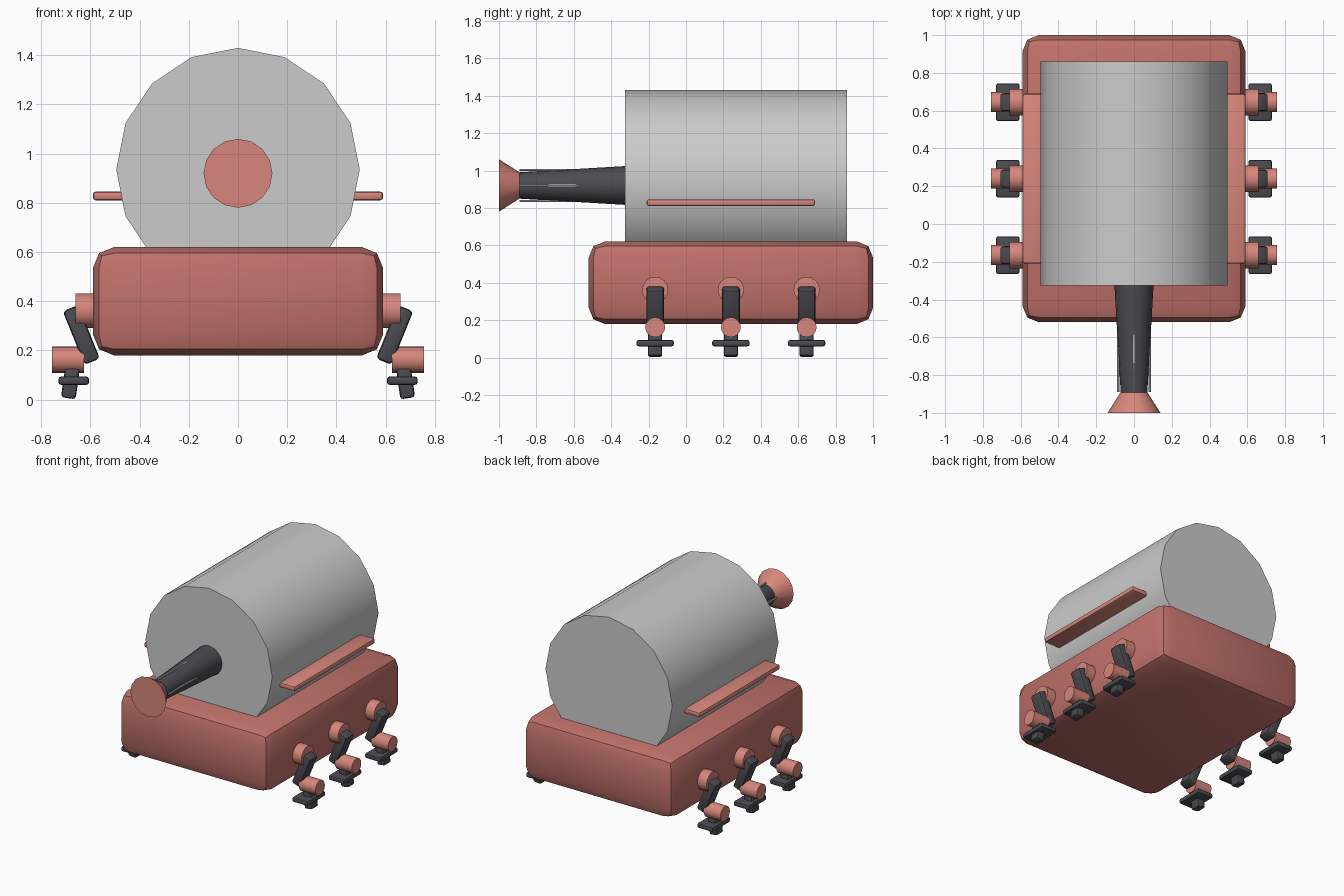
import bpy
from math import radians, pi, sin, cos

if "Cube" in bpy.data.objects:
    bpy.data.objects.remove(bpy.data.objects["Cube"])


def material(name, rgb):
    m = bpy.data.materials.new(name)
    m.diffuse_color = (*rgb, 1)
    m.use_nodes = True
    m.node_tree.nodes["Principled BSDF"].inputs["Base Color"].default_value = m.diffuse_color
    return m


RED = material("body red", (0.53, 0.165, 0.145))
PINK = material("light red", (0.68, 0.24, 0.20))
DARK = material("dark grey", (0.07, 0.07, 0.08))
PALE = material("pale grey", (0.65, 0.70, 0.74))


def finish(name, mat):
    ob = bpy.context.object
    ob.name = name
    if mat:
        ob.data.materials.append(mat)
    bpy.ops.object.shade_smooth_by_angle(angle=radians(30))
    return ob


def box(name, loc, size, bevel, mat, tilt=0):
    bpy.ops.mesh.primitive_cube_add(size=1, location=loc)
    ob = bpy.context.object
    ob.scale = size
    bpy.ops.object.transform_apply(location=False, rotation=False, scale=True)
    mod = ob.modifiers.new("Bevel", 'BEVEL')
    mod.width, mod.segments = bevel, 2
    bpy.ops.object.modifier_apply(modifier=mod.name)
    ob.rotation_euler = (0, tilt, 0)
    return finish(name, mat)


def tube_y(name, y0, y1, r0, r1, z, mat, x=0, sides=16):
    # radius r0 at y0 (front), r1 at y1 (back)
    bpy.ops.mesh.primitive_cone_add(vertices=sides, radius1=r1, radius2=r0, depth=y1 - y0,
                                    location=(x, (y0 + y1) / 2, z), rotation=(pi / 2, 0, 0))
    return finish(name, mat)


def tube_x(name, x, length, r, y, z, mat):
    bpy.ops.mesh.primitive_cylinder_add(vertices=16, radius=r, depth=length,
                                        location=(x, y, z), rotation=(0, pi / 2, 0))
    return finish(name, mat)


# Body and drum
box("body", (0, 0.24, 0.40), (1.18, 1.52, 0.44), 0.085, RED)
tube_y("drum", -0.325, 0.86, 0.495, 0.495, 0.935, None)

# Nozzle, its flared mouth and four slim rods
tube_y("nozzle", -0.90, -0.30, 0.07, 0.105, 0.92, DARK)
tube_y("nozzle_mouth", -1.0, -0.89, 0.14, 0.07, 0.92, PINK)
for i in range(4):
    a = i * pi / 2
    tube_y("nozzle_rod", -0.89, -0.54, 0.006, 0.006, 0.92 + 0.083 * sin(a), PALE,
           x=0.083 * cos(a), sides=8)

for s, side in ((1, "right"), (-1, "left")):
    # Side fin
    box(side + "_fin", (s * 0.515, 0.24, 0.828), (0.15, 0.90, 0.036), 0.012, PINK)
    # Three legs: hip, upper leg, knee, lower leg, foot
    for y in (-0.165, 0.24, 0.645):
        tube_x(side + "_hip", s * 0.615, 0.09, 0.07, y, 0.362, PINK)
        box(side + "_upper_leg", (s * 0.637, y, 0.263), (0.068, 0.095, 0.235), 0.015, DARK,
            s * radians(22))
        tube_x(side + "_knee", s * 0.692, 0.13, 0.053, y, 0.162, PINK)
        box(side + "_lower_leg", (s * 0.681, y, 0.07), (0.06, 0.076, 0.13), 0.012, DARK,
            -s * radians(8))
        box(side + "_foot", (s * 0.668, y, 0.077), (0.125, 0.20, 0.035), 0.012, DARK)
